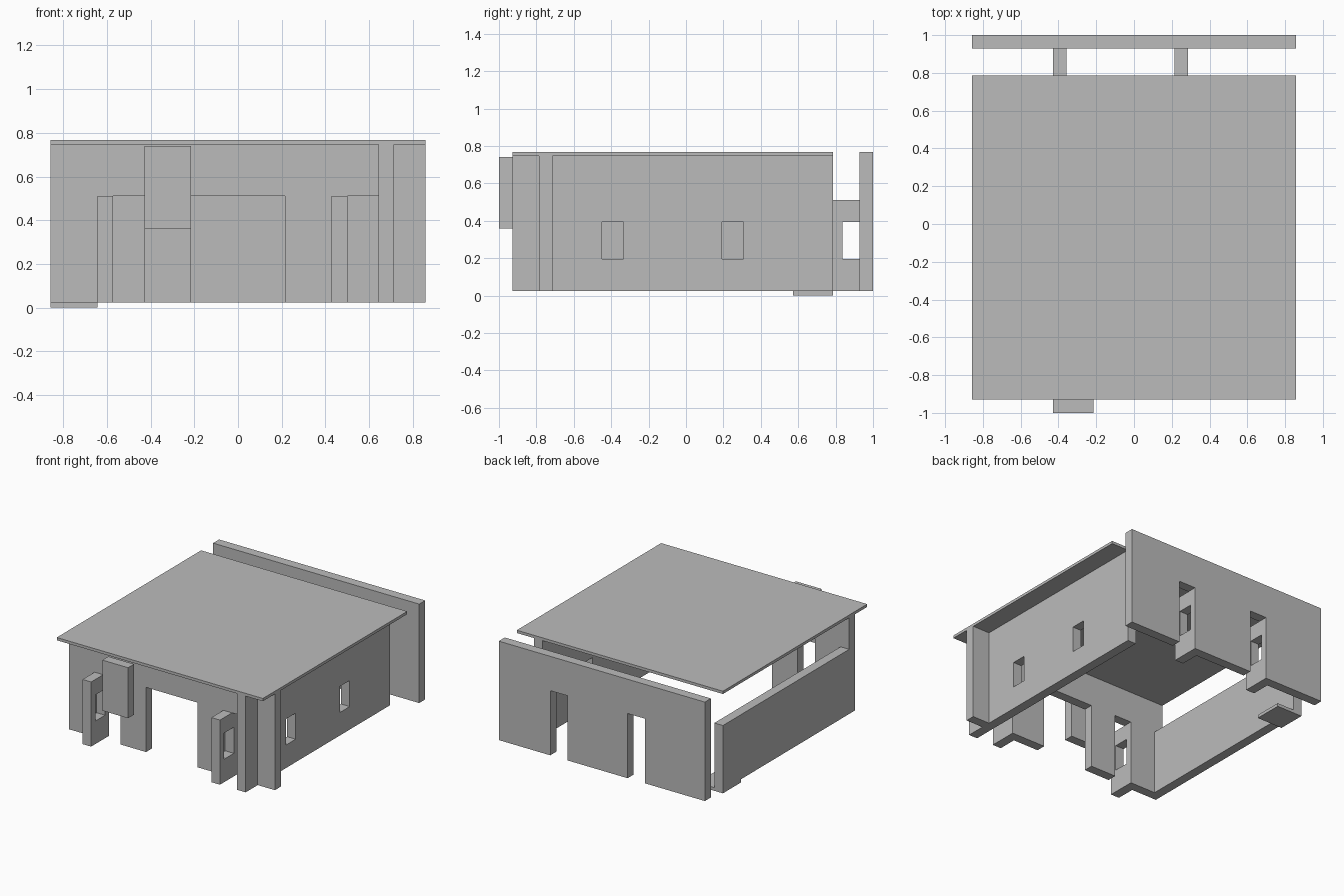
import bpy
import bmesh

if "Cube" in bpy.data.objects:
    bpy.data.objects.remove(bpy.data.objects["Cube"], do_unlink=True)

U = 1 / 14                        # wall thickness, the module of the plan
BASE, DOOR, EAVES, TOP = 0.024, 0.51, 0.747, 0.768
SILL, HEAD = 0.197, 0.393         # window bottom and top
EDGE = 0.05                       # frame beside a window
WINDOW = 0.115                    # window width

grey = bpy.data.materials.new("plain_grey")
grey.use_nodes = True
grey.diffuse_color = (0.5, 0.5, 0.5, 1)
grey.node_tree.nodes["Principled BSDF"].inputs["Base Color"].default_value = (0.5, 0.5, 0.5, 1)


def block(name, x, y, z):
    """Box from (min, max) pairs."""
    bm = bmesh.new()
    bmesh.ops.create_cube(bm, size=1)
    for v in bm.verts:
        v.co = [r[0] if c < 0 else r[1] for c, r in zip(v.co, (x, y, z))]
    mesh = bpy.data.meshes.new(name)
    bm.to_mesh(mesh)
    bm.free()
    mesh.materials.append(grey)
    obj = bpy.data.objects.new(name, mesh)
    bpy.context.collection.objects.link(obj)
    return obj


def cut(obj, x, y, z):
    """Cut a box-shaped opening and bake the result."""
    cutter = block("cutter", x, y, z)
    cutter.hide_render = True
    mod = obj.modifiers.new("opening", 'BOOLEAN')
    mod.operation, mod.solver, mod.object = 'DIFFERENCE', 'EXACT', cutter
    bpy.context.view_layer.update()
    baked = bpy.data.meshes.new_from_object(
        obj.evaluated_get(bpy.context.evaluated_depsgraph_get()))
    obj.modifiers.clear()
    obj.data = baked
    bpy.data.objects.remove(cutter, do_unlink=True)


def doorway(wall, x, y):
    cut(wall, x, (y[0] - U / 2, y[1] + U / 2), (BASE - U, DOOR))


def fin(name, wall, wall_y, x0, y, window_y):
    """Windowed cross wall with a doorway on its +x side."""
    x1 = x0 + U
    part = block(name, (x0, x1), y, (BASE, DOOR))
    cut(part, (x0 - U, x1 + U), window_y, (SILL, HEAD))
    doorway(wall, (x1, x1 + 2 * U), wall_y)
    # the window runs on as a shallow niche in the main wall
    cut(wall, (x0, x1 + U / 2), window_y, (SILL, HEAD))


# Roof
block("roof", (-12 * U, 12 * U), (-13 * U, 11 * U), (EAVES, TOP))

# Front wall: wide central doorway, two side doorways with fins
front_y = (-11 * U, -10 * U)
front = block("front_wall", (-12 * U, 12 * U), front_y, (BASE, EAVES))
doorway(front, (-3 * U, 3 * U), front_y)
start = -13 * U + EDGE
for side, x in (("right", -9 * U), ("left", 6 * U)):
    fin("front_fin_" + side, front, front_y, x, (-13 * U, -11 * U),
        (start, start + WINDOW))

# Back wall, standing clear of the roof
back_y = (13 * U, 14 * U)
back = block("back_wall", (-12 * U, 12 * U), back_y, (BASE, TOP))
start = 11 * U + EDGE
for side, x in (("right", -6 * U), ("left", 3 * U)):
    fin("back_fin_" + side, back, back_y, x, (11 * U, 13 * U),
        (start, start + WINDOW))

# Tall side wall with two windows
tall = block("left_wall", (9 * U, 10 * U), (-13 * U, 11 * U), (BASE, EAVES))
for y in (-0.45, 0.192):
    cut(tall, (8 * U, 11 * U), (y, y + WINDOW), (SILL, HEAD))

# Low side wall and the floor tile below its back end
block("right_low_wall", (-12 * U, -11 * U), (-10 * U, 11 * U), (BASE, DOOR))
block("floor_tile", (-12 * U, -9 * U), (8 * U, 11 * U), (0, BASE))

# Hanging sign panel in front of the roof edge
block("front_panel", (-6 * U, -3 * U), (-14 * U, -13 * U), (0.36, 0.74))
